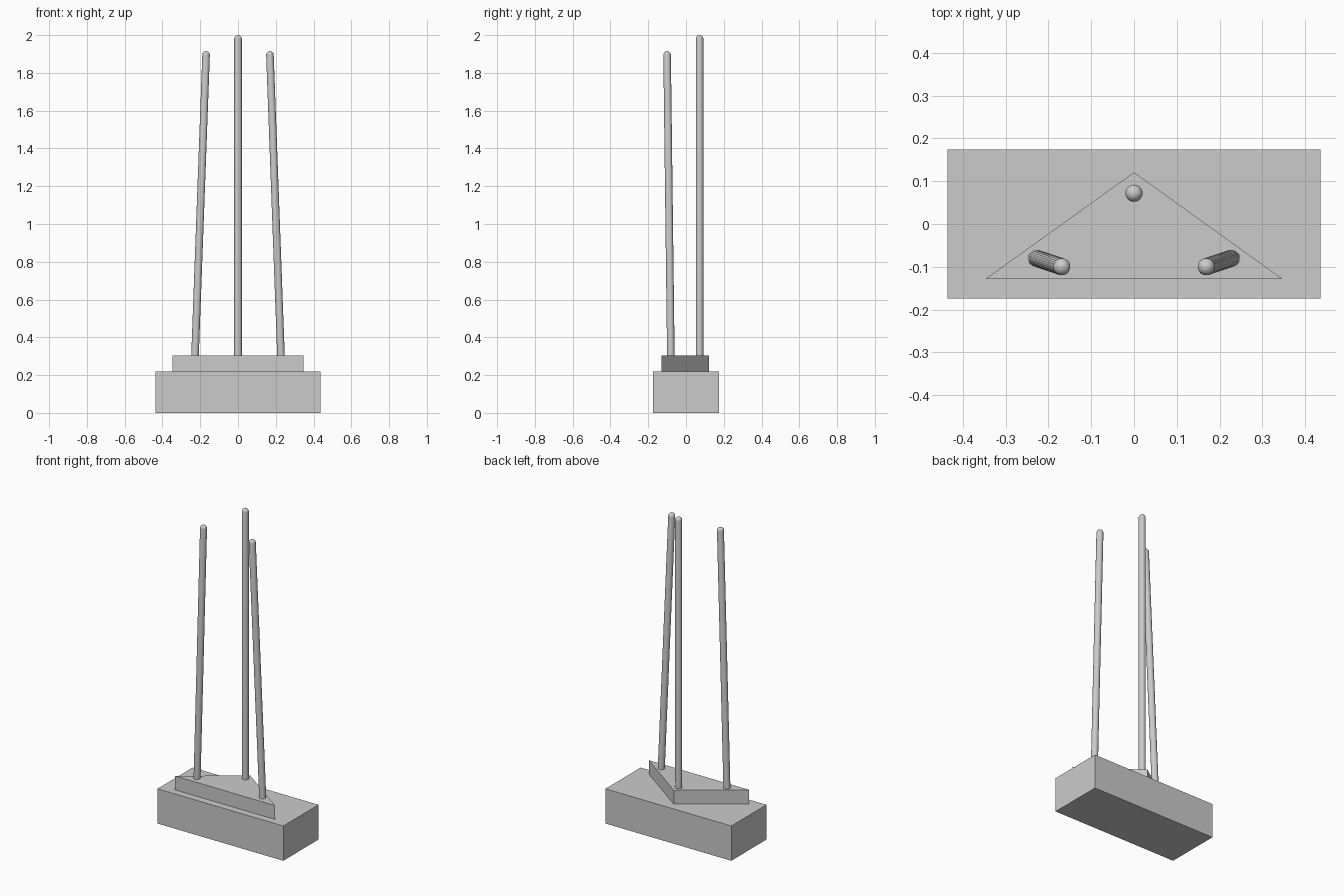
import bpy
import bmesh
from mathutils import Matrix, Vector

cube = bpy.data.objects.get("Cube")
if cube:
    bpy.data.objects.remove(cube, do_unlink=True)

# Single plain material
GREY = (0.6, 0.6, 0.6, 1.0)
grey = bpy.data.materials.new("light grey")
grey.use_nodes = True
grey.diffuse_color = GREY
grey.node_tree.nodes["Principled BSDF"].inputs["Base Color"].default_value = GREY


def finish(name, bm):
    bmesh.ops.recalc_face_normals(bm, faces=bm.faces[:])
    mesh = bpy.data.meshes.new(name)
    bm.to_mesh(mesh)
    bm.free()
    mesh.materials.append(grey)
    obj = bpy.data.objects.new(name, mesh)
    bpy.context.collection.objects.link(obj)
    return obj


def prism(name, outline, bottom, top):
    """Extrude a flat outline straight up."""
    bm = bmesh.new()
    face = bm.faces.new([bm.verts.new((x, y, bottom)) for x, y in outline])
    side = bmesh.ops.extrude_face_region(bm, geom=[face], use_keep_orig=True)
    verts = [v for v in side["geom"] if isinstance(v, bmesh.types.BMVert)]
    bmesh.ops.translate(bm, verts=verts, vec=(0, 0, top - bottom))
    return finish(name, bm)


def rod(name, foot, tip, radius=0.02):
    """Round rod with a domed tip, running from foot to the dome centre."""
    foot, tip = Vector(foot), Vector(tip)
    axis = tip - foot
    bm = bmesh.new()
    bmesh.ops.create_uvsphere(bm, u_segments=24, v_segments=12, radius=radius)
    low = [v for v in bm.verts if v.co.z < -0.0001]
    bmesh.ops.delete(bm, geom=low, context="VERTS")
    rim = [e for e in bm.edges if e.is_boundary]
    shaft = bmesh.ops.extrude_edge_only(bm, edges=rim)["geom"]
    end = [v for v in shaft if isinstance(v, bmesh.types.BMVert)]
    bmesh.ops.translate(bm, verts=end, vec=(0, 0, -axis.length))
    bmesh.ops.holes_fill(bm, edges=[e for e in bm.edges if e.is_boundary], sides=0)
    turn = axis.to_track_quat("Z", "Y").to_matrix().to_4x4()
    bm.transform(Matrix.Translation(tip) @ turn)
    obj = finish(name, bm)
    bpy.ops.object.select_all(action="DESELECT")
    obj.select_set(True)
    bpy.context.view_layer.objects.active = obj
    bpy.ops.object.shade_smooth_by_angle()
    return obj


# Rectangular base and triangular plinth
prism("base", [(-0.436, -0.174), (0.436, -0.174), (0.436, 0.174), (-0.436, 0.174)], 0, 0.218)
prism("plinth", [(-0.348, -0.129), (0.348, -0.129), (0, 0.121)], 0.218, 0.305)

# Upright back rod and the two leaning front rods, feet sunk into the plinth
rod("back_rod", (0, 0.072, 0.29), (0, 0.072, 1.98))
for label, s in (("left", 1), ("right", -1)):
    rod(f"front_{label}_rod", (s * 0.228, -0.08, 0.29), (s * 0.169, -0.1, 1.895))
